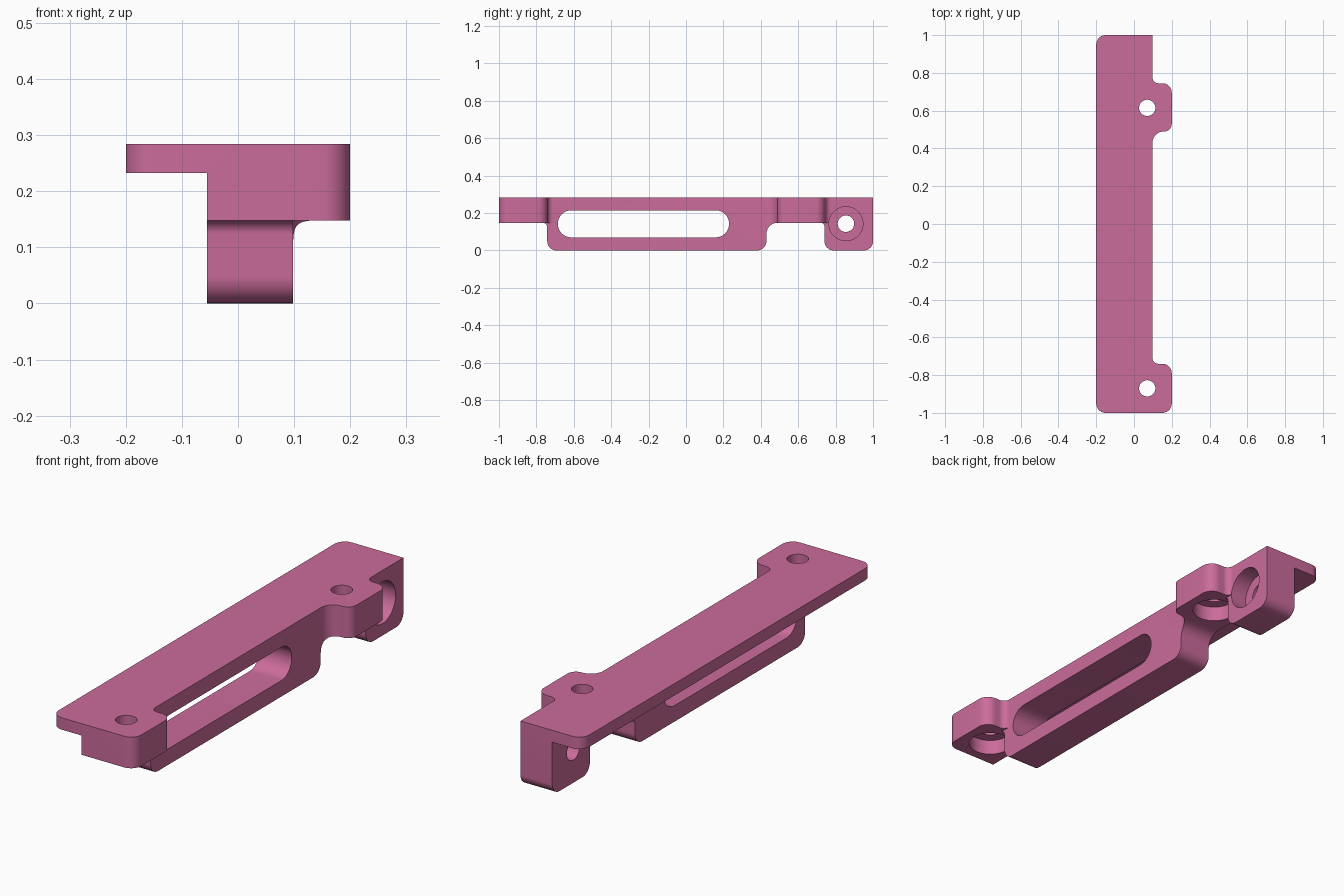
import bpy, bmesh, math
from mathutils import Vector

if "Cube" in bpy.data.objects:
    bpy.data.objects.remove(bpy.data.objects["Cube"])


def rounded(points, steps=10):
    """Outline from (a, b, radius) corners, with an arc at each right angle."""
    out = []
    n = len(points)
    for i, (a, b, r) in enumerate(points):
        p = Vector((a, b))
        if r == 0:
            out.append(p)
            continue
        u = (Vector(points[i - 1][:2]) - p).normalized()
        v = (Vector(points[(i + 1) % n][:2]) - p).normalized()
        c = p + r * (u + v)
        for k in range(steps + 1):
            t = math.pi / 2 * k / steps
            out.append(c - r * (v * math.cos(t) + u * math.sin(t)))
    return out


def prism(name, outline, axis, lo, hi):
    """Extrude an outline along x, y or z between lo and hi."""
    def place(p, d):
        return {'x': (d, p[0], p[1]), 'y': (p[0], d, p[1]), 'z': (p[0], p[1], d)}[axis]
    bm = bmesh.new()
    low = [bm.verts.new(place(p, lo)) for p in outline]
    high = [bm.verts.new(place(p, hi)) for p in outline]
    bm.faces.new(low)
    bm.faces.new(high)
    for i in range(len(low)):
        j = (i + 1) % len(low)
        bm.faces.new((low[i], low[j], high[j], high[i]))
    bmesh.ops.recalc_face_normals(bm, faces=bm.faces)
    mesh = bpy.data.meshes.new(name)
    bm.to_mesh(mesh)
    bm.free()
    ob = bpy.data.objects.new(name, mesh)
    bpy.context.collection.objects.link(ob)
    return ob


def box(name, x0, x1, y0, y1, z0, z1):
    return prism(name, [(x0, y0), (x1, y0), (x1, y1), (x0, y1)], 'z', z0, z1)


def circle(a, b, r, n=48):
    return [(a + r * math.cos(2 * math.pi * k / n),
             b + r * math.sin(2 * math.pi * k / n)) for k in range(n)]


def combine(target, tool, operation):
    mod = target.modifiers.new(operation, 'BOOLEAN')
    mod.operation = operation
    mod.solver = 'EXACT'
    mod.object = tool
    bpy.context.view_layer.objects.active = target
    bpy.ops.object.modifier_apply(modifier=mod.name)
    bpy.data.objects.remove(tool, do_unlink=True)


# Plan outline: long plate with two rounded ears on the right
bracket = prism("mounting_bracket", rounded([
    (-0.2, -1, 0.05), (0.2, -1, 0.05), (0.2, -0.74, 0.05), (0.098, -0.74, 0.03),
    (0.098, 0.49, 0.06), (0.2, 0.49, 0.04), (0.2, 0.745, 0.05),
    (0.098, 0.745, 0.03), (0.098, 1, 0), (-0.2, 1, 0.05)]), 'z', -0.1, 0.4)

# Side profile: slotted web and rear foot hanging below the ears
combine(bracket, prism("side_profile", rounded([
    (-1.2, 0.148, 0), (-0.742, 0.148, 0.025), (-0.742, 0, 0.05),
    (0.43, 0, 0.05), (0.43, 0.148, 0.06), (0.74, 0.148, 0.02),
    (0.74, 0, 0.05), (1.0003, 0, 0.05), (1.0003, 0.5, 0), (-1.2, 0.5, 0)]),
    'x', -0.5, 0.5), 'INTERSECT')

# End profile: thin flange overhanging on the left
combine(bracket, prism("end_profile", [
    (-0.055, -0.2), (0.3, -0.2), (0.3, 0.284), (-0.3, 0.284),
    (-0.3, 0.232), (-0.055, 0.232)], 'y', -1.3, 1.3), 'INTERSECT')

# Keep the web and foot flush below the ears
for y0, y1 in ((-1.2, -0.69), (0.6, 1.2)):
    combine(bracket, box("ear_relief", 0.098, 0.4, y0, y1, -0.3, 0.148), 'DIFFERENCE')

# Long slot through the web
combine(bracket, prism("slot", rounded([
    (-0.685, 0.07, 0.0715), (0.23, 0.07, 0.0715),
    (0.23, 0.215, 0.0715), (-0.685, 0.215, 0.0715)]), 'x', -0.4, 0.4), 'DIFFERENCE')

# Vertical screw holes, counterbored from below
for y in (-0.87, 0.615):
    combine(bracket, prism("ear_hole", circle(0.07, y, 0.043), 'z', -0.1, 0.5), 'DIFFERENCE')
    combine(bracket, prism("ear_bore", circle(0.07, y, 0.09), 'z', 0.1, 0.215), 'DIFFERENCE')

# Cross hole in the rear foot, counterbored from the right
combine(bracket, prism("foot_hole", circle(0.855, 0.143, 0.044), 'x', -0.4, 0.4), 'DIFFERENCE')
combine(bracket, prism("foot_bore", circle(0.855, 0.143, 0.091), 'x', 0.02, 0.4), 'DIFFERENCE')

# Colour and shading
pink = bpy.data.materials.new("rose_pink")
pink.diffuse_color = (0.60, 0.15, 0.33, 1)
pink.use_nodes = True
pink.node_tree.nodes["Principled BSDF"].inputs["Base Color"].default_value = pink.diffuse_color
bracket.data.materials.clear()
bracket.data.materials.append(pink)
for poly in bracket.data.polygons:
    poly.material_index = 0
bpy.context.view_layer.objects.active = bracket
bracket.select_set(True)
bpy.ops.object.shade_smooth_by_angle(angle=math.radians(30))
